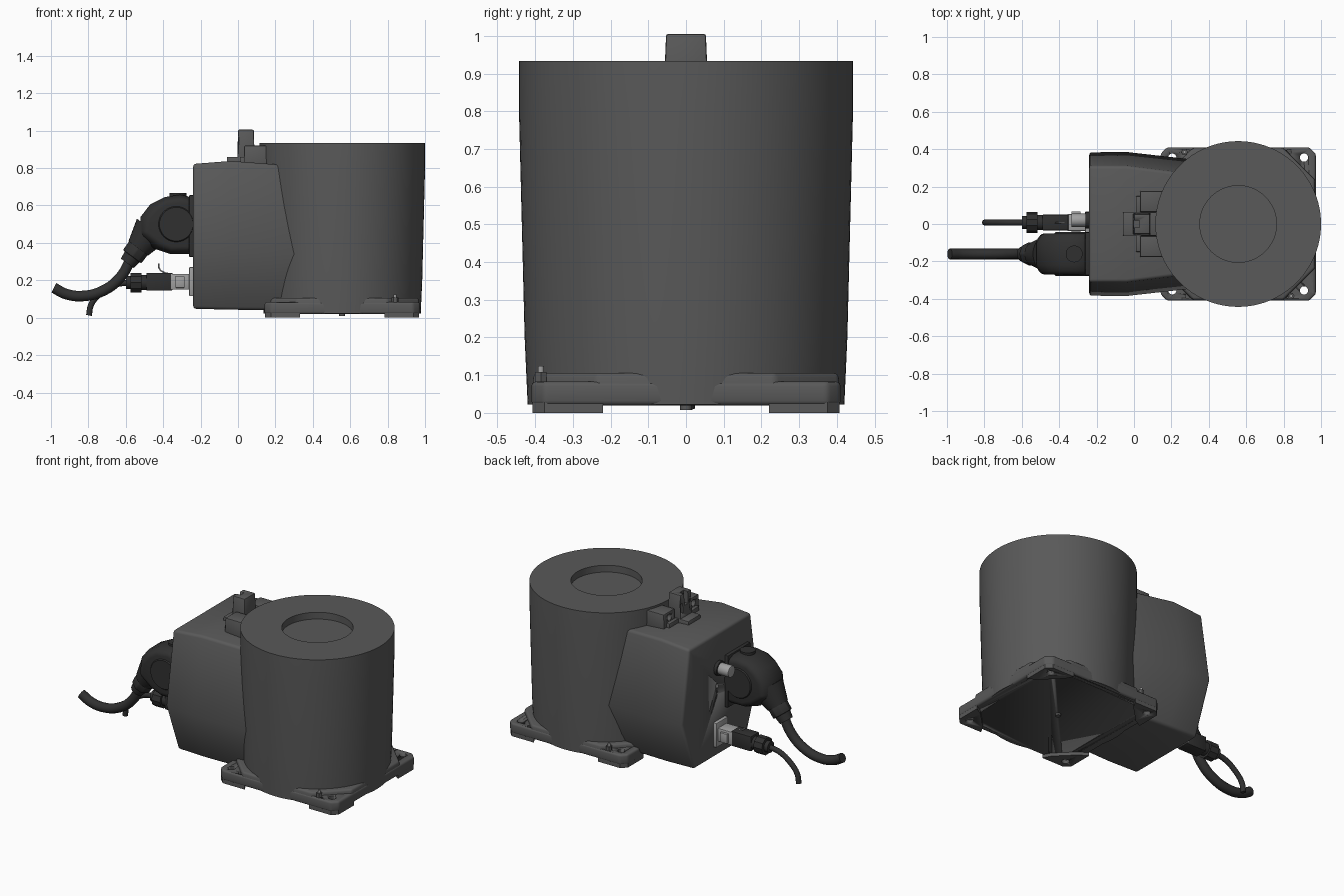
import bpy, bmesh
from math import sin, cos, pi, radians
from mathutils import Vector

if "Cube" in bpy.data.objects:
    bpy.data.objects.remove(bpy.data.objects["Cube"])

def mat(name, v):
    m = bpy.data.materials.new(name)
    m.diffuse_color = (v, v, v, 1)
    m.use_nodes = True
    m.node_tree.nodes["Principled BSDF"].inputs["Base Color"].default_value = m.diffuse_color
    return m

BODY, DARK, METAL = mat("body_grey", .1), mat("dark_plastic", .03), mat("metal", .35)

def loft(name, rings, m=BODY, bevel=0, segs=3, caps=True):
    """Skin a list of closed point rings into one solid."""
    bm = bmesh.new()
    vs = [[bm.verts.new(p) for p in r] for r in rings]
    n = len(rings[0])
    for a, b in zip(vs, vs[1:]):
        for i in range(n):
            bm.faces.new((a[i], a[(i + 1) % n], b[(i + 1) % n], b[i]))
    if caps:
        bm.faces.new(vs[0])
        bm.faces.new(vs[-1])
    bmesh.ops.recalc_face_normals(bm, faces=bm.faces)
    me = bpy.data.meshes.new(name)
    bm.to_mesh(me)
    bm.free()
    o = bpy.data.objects.new(name, me)
    bpy.context.collection.objects.link(o)
    me.materials.append(m)
    bpy.context.view_layer.objects.active = o
    bpy.ops.object.select_all(action='DESELECT')
    o.select_set(True)
    if bevel:
        b = o.modifiers.new("bevel", 'BEVEL')
        b.width, b.segments, b.angle_limit = bevel, segs, radians(35)
        bpy.ops.object.modifier_apply(modifier="bevel")
    bpy.ops.object.shade_smooth_by_angle(angle=radians(32))
    return o

def rod(name, a, b, r1, r2=None, m=BODY, n=24, bevel=0):
    """Round or tapered rod from a to b."""
    a, b = Vector(a), Vector(b)
    q = (b - a).to_track_quat('Z', 'Y')
    ring = lambda c, r: [c + q @ Vector((r * cos(2 * pi * i / n), r * sin(2 * pi * i / n), 0)) for i in range(n)]
    return loft(name, [ring(a, r1), ring(b, r1 if r2 is None else r2)], m, bevel, 2)

def box(name, x, y, z, m=BODY, bevel=.006, top=1.0):
    """Box from ranges, optionally narrowed at the top."""
    cx, cy = sum(x) / 2, sum(y) / 2
    corners = [(x[0], y[0]), (x[1], y[0]), (x[1], y[1]), (x[0], y[1])]
    return loft(name, [[(cx + (px - cx) * s, cy + (py - cy) * s, h) for px, py in corners]
                       for h, s in ((z[0], 1), (z[1], top))], m, bevel, 2)

def prism_z(name, pts, z0, z1, bevel=0, inset=0):
    return loft(name, [[(CX + x, y, z0) for x, y in pts],
                       [(CX + x * (1 - inset), y * (1 - inset), z1) for x, y in pts]], BODY, bevel)

def cut(target, cutters):
    for c in cutters:
        b = target.modifiers.new("cut", 'BOOLEAN')
        b.operation, b.object, b.solver = 'DIFFERENCE', c, 'EXACT'
        bpy.context.view_layer.objects.active = target
        bpy.ops.object.modifier_apply(modifier="cut")
        bpy.data.objects.remove(c)

def cable(name, pts, r, m=DARK):
    cu = bpy.data.curves.new(name, 'CURVE')
    cu.dimensions, cu.bevel_depth, cu.bevel_resolution = '3D', r, 5
    cu.use_fill_caps, cu.resolution_u = True, 10
    s = cu.splines.new('BEZIER')
    s.bezier_points.add(len(pts) - 1)
    for p, co in zip(s.bezier_points, pts):
        p.co = co
        p.handle_left_type = p.handle_right_type = 'AUTO'
    cu.materials.append(m)
    bpy.context.collection.objects.link(bpy.data.objects.new(name, cu))

CX = .557

# Main drum with shallow recess in the top
prof = [(.42, .022), (.428, .2), (.443, .8), (.443, .933), (.205, .933), (.205, .89)]
N = 96
loft("drum", [[(CX + r * cos(2 * pi * i / N), r * sin(2 * pi * i / N), z) for i in range(N)] for r, z in prof])

# Mounting plate, raised middle and corner feet
H, W = .415, .41
octagon = lambda c: [(sx * (H - (0 if k else c)), sy * (W - (c if k else 0)))
                     for sx, sy, ks in ((1, 1, (1, 0)), (-1, 1, (0, 1)), (-1, -1, (1, 0)), (1, -1, (0, 1))) for k in ks]
plate = prism_z("mounting_plate", octagon(.035), .02, .083, .012)
prism_z("plate_raised_middle", octagon(.17), .04, .106, .012, .015)
holes = [(sx * .352, sy * .355, .022) for sx in (1, -1) for sy in (1, -1)]
holes += [(sx * .27, sy * .385, .013) for sx in (1, -1) for sy in (1, -1)]
drill = lambda h: rod("hole_cutter", (CX + h[0], h[1], -.1), (CX + h[0], h[1], .2), h[2])
cut(plate, [drill(h) for h in holes])
for i, h in enumerate(holes[:4]):
    sx, sy = (1 if h[0] > 0 else -1), (1 if h[1] > 0 else -1)
    outline = [(.412, .22), (.412, .375), (.38, .407), (.225, .407), (.25, .36), (.36, .25)]
    foot = prism_z(f"foot_{i + 1}", [(sx * x, sy * y) for x, y in outline], 0, .03)
    cut(foot, [drill(h)])
for i, (x, y) in enumerate(((.84, -.385), (.27, .385))):
    rod(f"plate_bolt_{i + 1}", (x, y, .07), (x, y, .125), .008, m=METAL, n=12)
    rod(f"plate_nut_{i + 1}", (x, y, .08), (x, y, .108), .018, n=6)
rod("underside_pin", (CX, 0, .008), (CX, 0, .03), .016, n=16)

# Faceted cable housing, lofted along x
def section(x, zb, yb, zm, ym, zt, yt):
    return [(x, -yb, zb), (x, -ym, zm), (x, -yt, zt), (x, yt, zt), (x, ym, zm), (x, yb, zb)]
housing = loft("cable_housing", [section(-.24, .048, .26, .37, .383, .822, .31),
                                 section(-.04, .043, .26, .36, .385, .838, .31),
                                 section(.40, .038, .24, .335, .335, .805, .255)], BODY, .016)
for i, (y, z, r) in enumerate(((.03, .49, .015), (.03, .44, .008))):
    cut(housing, [rod("port_cutter", (-.3, y, z), (-.22, y, z), r)])

# Connectors on top of the housing
box("top_socket_base", (-.06, .13), (-.062, .062), (.81, .86))
tower = box("top_socket_tower", (-.005, .09), (-.06, .06), (.83, 1.005), top=.88)
cut(tower, [box("slot_cutter", (-.05, .03), (-.018, .018), (.93, 1.1), bevel=0)]
    + [box("slot_cutter", (-.05, .012), (s * .045 - .01, s * .045 + .01), (.89, .95), bevel=0) for s in (-1, 1)])
for s, side in ((-1, "front"), (1, "back")):
    ys = sorted((s * .062, s * .178))
    blk = box("top_block_" + side, (.03, .16), ys, (.80, .92), top=.95)
    cut(blk, [rod("hole_cutter", (0, s * .12, .885), (.06, s * .12, .885), .02)])
    box("top_step_" + side, (.01, .04), sorted((s * .055, s * .15)), (.81, .86))

# Large elbow plug on the rear face
PY = -.16
outline = [(-.25, .34), (-.36, .34), (-.45, .37), (-.53, .44), (-.52, .54), (-.47, .605), (-.39, .645), (-.31, .658), (-.25, .645)]
inset = [(x + (.03 if x < -.4 else 0), .5 + (z - .5) * .86) for x, z in outline]
rings = [[(x, PY + d, z) for x, z in o] for o, d in ((inset, -.11), (outline, -.06), (outline, .06), (inset, .11))]
loft("large_plug_hood", rings, DARK, .02)
box("large_plug_flange", (-.262, -.235), (PY - .115, PY + .115), (.325, .655), DARK)
rod("large_plug_cap", (-.32, PY, .62), (-.32, PY, .667), .045, m=DARK)
for s in (-1, 1):
    rod("large_plug_disc", (-.33, PY + s * .09, .5), (-.33, PY + s * .117, .5), .11, .09, m=DARK, n=32)
axis = lambda t: (-.46 - .118 * t, PY, .47 - .16 * t)
rod("large_plug_neck", axis(0), axis(.62), .1, .065, DARK, 24)
rod("large_plug_gland_nut", axis(.6), axis(.9), .062, .062, DARK, 8, .006)
rod("large_plug_gland_end", axis(.85), axis(1.12), .05, .042, DARK)
cable("large_cable", [axis(.9), (-.63, PY, .215), (-.72, PY, .145), (-.83, PY, .116), (-.92, PY, .127), (-.985, PY, .16)], .029)

# Small straight connector under it
SY = .008
box("small_flange", (-.262, -.235), (SY - .06, SY + .06), (.115, .27), METAL)
box("small_shell", (-.36, -.25), (SY - .045, SY + .045), (.15, .235), METAL)
for s in (-1, 1):
    box("small_latch", (-.335, -.285), sorted((SY + s * .042, SY + s * .06)), (.16, .22), METAL, .003)
box("small_plug_body", (-.49, -.35), (SY - .042, SY + .042), (.145, .24), DARK)
for i, (x0, x1, r) in enumerate(((-.53, -.48, .04), (-.575, -.515, .055), (-.6, -.57, .035))):
    rod(f"small_gland_{i + 1}", (x0, SY, .188), (x1, SY, .188), r, m=DARK, n=(16, 10, 16)[i])
cable("small_cable", [(-.57, SY, .188), (-.66, SY, .175), (-.74, SY, .125), (-.785, SY, .07), (-.797, SY, .012)], .016)
cable("latch_wire", [(-.36, SY, .235), (-.39, SY, .24), (-.42, SY, .262), (-.425, SY, .29)], .004, METAL)

# Round socket high on the rear face
rod("round_socket_base", (-.235, .02, .6), (-.26, .02, .6), .045, m=DARK)
rod("round_socket", (-.25, .02, .6), (-.335, .02, .6), .036, m=METAL, bevel=.005)
